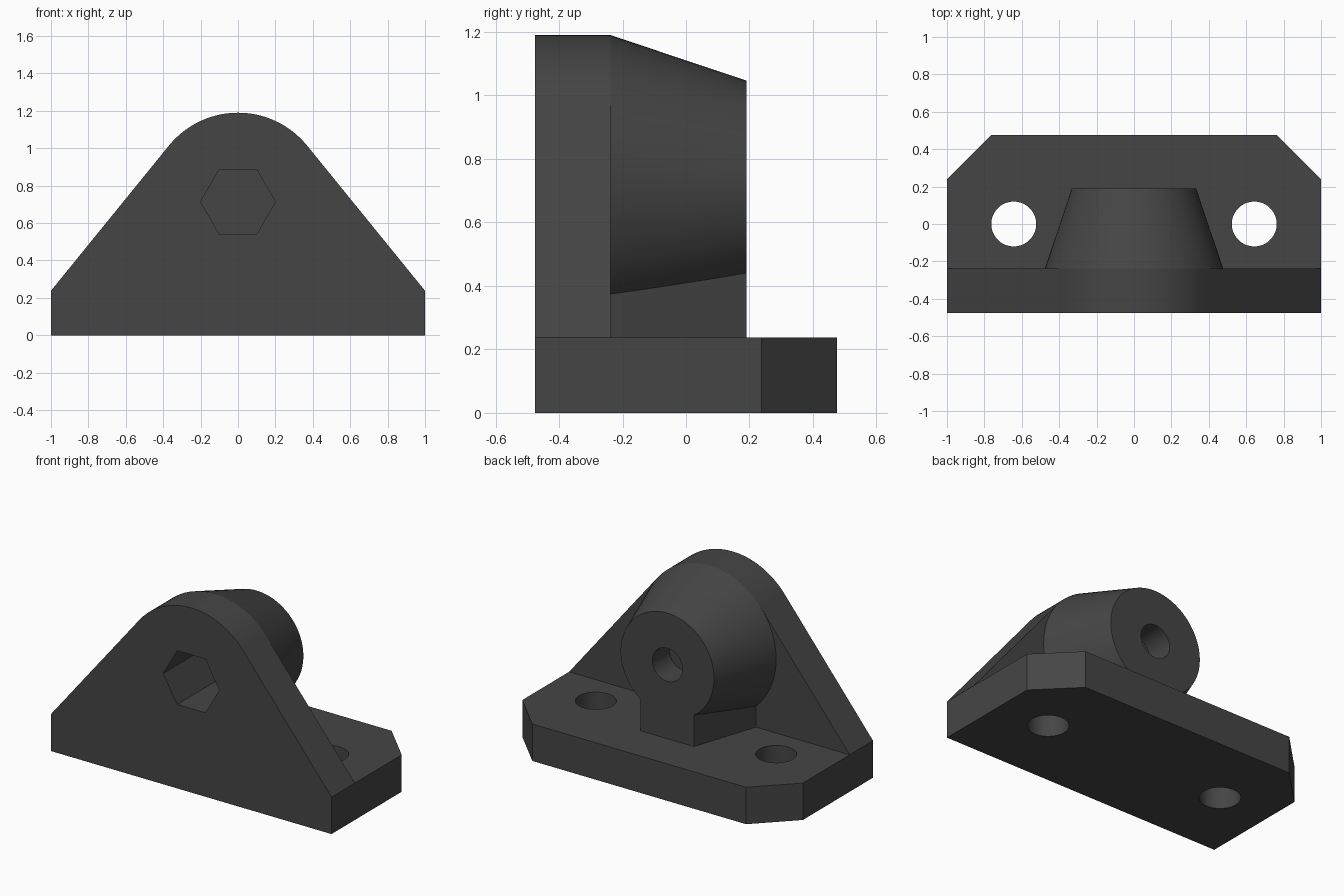
import bpy, bmesh, math

if "Cube" in bpy.data.objects:
    bpy.data.objects.remove(bpy.data.objects["Cube"])

W, T, R, ZC = 1.0, 0.238, 0.476, 0.714   # half width, thickness, arc radius, axis height
SEG = 96

grey = bpy.data.materials.new("dark_grey")
grey.diffuse_color = (0.06, 0.06, 0.06, 1)
grey.use_nodes = True
grey.node_tree.nodes["Principled BSDF"].inputs["Base Color"].default_value = grey.diffuse_color


def loft(name, rings):
    """Closed solid through rings of equal point count."""
    bm = bmesh.new()
    loops = [[bm.verts.new(p) for p in ring] for ring in rings]
    n = len(loops[0])
    for a, b in zip(loops, loops[1:]):
        for i in range(n):
            j = (i + 1) % n
            bm.faces.new((a[i], a[j], b[j], b[i]))
    bm.faces.new(loops[0])
    bm.faces.new(loops[-1])
    bmesh.ops.recalc_face_normals(bm, faces=bm.faces)
    me = bpy.data.meshes.new(name)
    bm.to_mesh(me)
    bm.free()
    me.materials.append(grey)
    ob = bpy.data.objects.new(name, me)
    bpy.context.collection.objects.link(ob)
    return ob


def circle(r, n=SEG):
    return [(r * math.cos(2 * math.pi * i / n), r * math.sin(2 * math.pi * i / n)) for i in range(n)]


def along_y(name, sections):
    """Solid from (y, [(x, z)...]) sections."""
    return loft(name, [[(x, y, z) for x, z in pts] for y, pts in sections])


def along_z(name, pts, z0, z1):
    return loft(name, [[(x, y, z) for x, y in pts] for z in (z0, z1)])


def axis_circle(r, n=SEG):
    return [(x, z + ZC) for x, z in circle(r, n)]


def combine(target, tool, operation):
    mod = target.modifiers.new(operation.lower(), 'BOOLEAN')
    mod.operation, mod.solver, mod.object = operation, 'EXACT', tool
    bpy.context.view_layer.objects.active = target
    bpy.ops.object.modifier_apply(modifier=mod.name)
    bpy.data.objects.remove(tool)


# Base slab with two chamfered rear corners
bracket = along_z("bracket", [(-W, -R), (W, -R), (W, T), (W - T, R), (T - W, R), (-W, T)], 0, T)

# Upright plate: straight flanks tangent to a round top
tangent = math.atan2(T - ZC, W) + math.acos(R / math.hypot(W, T - ZC))
step = 2 * math.pi / SEG
angles = [tangent] + [i * step for i in range(SEG // 2) if tangent < i * step < math.pi - tangent]
angles.append(math.pi - tangent)
arc = [(R * math.cos(a), ZC + R * math.sin(a)) for a in angles]
outline = [(-W, T), (-W, 0.1), (W, 0.1), (W, T)] + arc
plate = along_y("plate", [(-R, outline), (-T, outline)])

# Tapered boss
boss = along_y("boss", [(-T, axis_circle(R)), (0.19, axis_circle(0.333))])

# Tapered web under the boss
web = along_y("web", [(y, [(-w, 0.1), (w, 0.1), (w, 0.6), (-w, 0.6)])
                      for y, w in ((-0.298, 0.353), (0.19, 0.19))])

for part in (plate, boss, web):
    combine(bracket, part, 'UNION')

# Bolt holes in the base
for side in (-1, 1):
    hole = along_z("bolt_hole", [(x + side * 0.643, y) for x, y in circle(0.12, 64)], -0.1, 0.35)
    combine(bracket, hole, 'DIFFERENCE')

# Hexagonal pocket from the front, round bore from the back, thin wall between
hexagon = axis_circle(0.2, 6)
combine(bracket, along_y("hex_pocket", [(-0.6, hexagon), (0.0, hexagon)]), 'DIFFERENCE')
bore = axis_circle(0.107, 64)
combine(bracket, along_y("bore", [(0.015, bore), (0.4, bore)]), 'DIFFERENCE')

# Smooth the curved surfaces, keep edges crisp
bpy.ops.object.select_all(action='DESELECT')
bracket.select_set(True)
bpy.context.view_layer.objects.active = bracket
bpy.ops.object.shade_smooth_by_angle(angle=math.radians(15))
